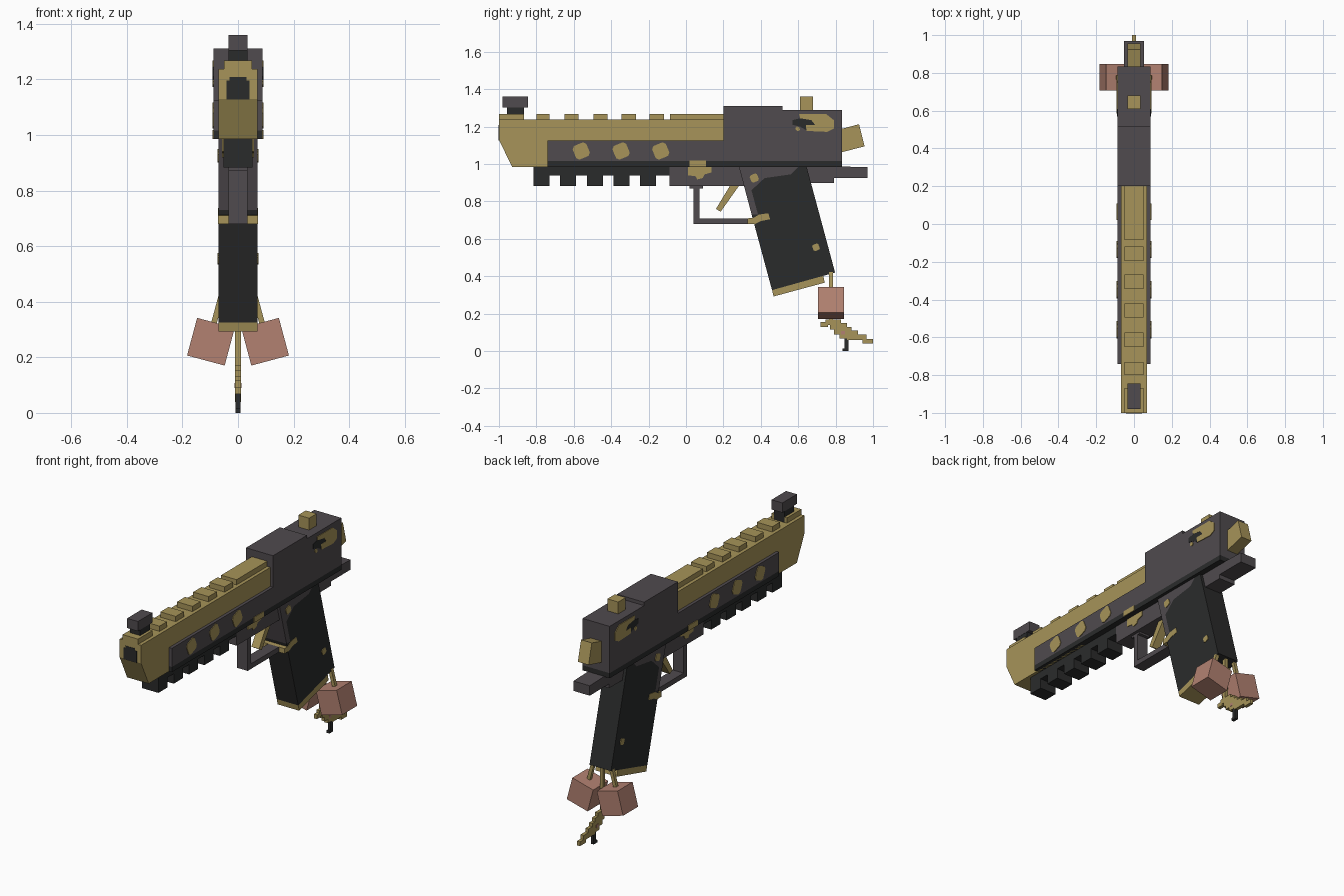
import bpy, bmesh, math
from mathutils import Vector, Matrix


def colour(name, rgb):
    m = bpy.data.materials.new(name)
    m.diffuse_color = (*rgb, 1)
    return m


GOLD = colour("old_gold", (0.385, 0.295, 0.100))
GREY = colour("warm_grey", (0.080, 0.070, 0.077))
DARK = colour("charcoal", (0.023, 0.024, 0.024))
PINK = colour("dusty_pink", (0.445, 0.220, 0.165))


def finish(name, bm, mat):
    bmesh.ops.recalc_face_normals(bm, faces=bm.faces)
    me = bpy.data.meshes.new(name)
    bm.to_mesh(me)
    bm.free()
    me.materials.append(mat)
    ob = bpy.data.objects.new(name, me)
    bpy.context.collection.objects.link(ob)
    return ob


def add_prism(bm, pts, x0, x1):
    """Extrude a (y, z) outline from x0 to x1."""
    face = bm.faces.new([bm.verts.new((x0, y, z)) for y, z in pts])
    new = bmesh.ops.extrude_face_region(bm, geom=[face])["geom"]
    # the source face is kept by the extrude, closing the solid
    bmesh.ops.translate(bm, vec=(x1 - x0, 0, 0),
                        verts=[v for v in new if isinstance(v, bmesh.types.BMVert)])


def prism(name, pts, half, mat):
    bm = bmesh.new()
    add_prism(bm, pts, -half, half)
    return finish(name, bm, mat)


def rect(y0, y1, z0, z1):
    return [(y0, z0), (y1, z0), (y1, z1), (y0, z1)]


def boxes(name, rects, half, mat):
    bm = bmesh.new()
    for r in rects:
        add_prism(bm, rect(*r), -half, half)
    return finish(name, bm, mat)


def plates(name, outlines, x, mat, t=0.004):
    """Thin inlays on both sides of the body."""
    bm = bmesh.new()
    for pts in outlines:
        for s in (-1, 1):
            add_prism(bm, pts, s * (x - 0.002), s * (x + t))
    return finish(name, bm, mat)


def rosette(y, z, r, n=16):
    return [(y + r * k * math.cos(a), z + r * k * math.sin(a))
            for i in range(n)
            for a, k in [((i + 0.5) * math.tau / n, 1.0 if i // 2 % 2 else 0.86)]]


def cord(name, a, b, w, mat):
    a, b = Vector(a), Vector(b)
    d = b - a
    bm = bmesh.new()
    m = Matrix.Translation((a + b) / 2) @ d.to_track_quat("Z", "Y").to_matrix().to_4x4()
    bmesh.ops.create_cube(bm, size=1, matrix=m @ Matrix.Diagonal((w, w, d.length, 1)))
    return finish(name, bm, mat)


# Barrel with sloped muzzle, and ribs on top
prism("barrel", [(-1, 1.13), (-0.93, 0.985), (0.21, 0.985), (0.21, 1.237), (-1, 1.237)],
      0.07, GOLD)
boxes("barrel_ribs", [(a, b, 1.23, 1.268) for a, b in
      [(-1, -0.867), (-0.80, -0.73), (-0.65, -0.575), (-0.495, -0.42),
       (-0.345, -0.268), (-0.195, -0.118), (-0.085, 0.21)]], 0.05, GOLD)

# Muzzle opening, an eight-point plate facing forward
bm = bmesh.new()
outline = [(-0.042, 1.127), (0.042, 1.127), (0.042, 1.195), (0.03, 1.195),
           (0.03, 1.208), (-0.03, 1.208), (-0.03, 1.195), (-0.042, 1.195)]
face = bm.faces.new([bm.verts.new((x, -1.002, z)) for x, z in outline])
ext = bmesh.ops.extrude_face_region(bm, geom=[face])["geom"]
bmesh.ops.translate(bm, vec=(0, 0.005, 0),
                    verts=[v for v in ext if isinstance(v, bmesh.types.BMVert)])
finish("muzzle_opening", bm, DARK)

# Sights
boxes("front_sight_base", [(-0.957, -0.866, 1.235, 1.305)], 0.034, DARK)
boxes("front_sight", [(-0.98, -0.845, 1.303, 1.36)], 0.035, GREY)
boxes("rear_sight", [(0.61, 0.68, 1.28, 1.36)], 0.035, GOLD)

# Slide: low side panels, tall stepped rear, dark lower edge
prism("slide", [(-0.74, 1.015), (0.835, 1.015), (0.835, 1.29), (0.515, 1.29),
                (0.515, 1.31), (0.2, 1.31), (0.2, 1.125), (-0.74, 1.125)], 0.088, GREY)
boxes("slide_lower_edge", [(-0.74, 0.835, 0.985, 1.015)], 0.088, DARK)

# Slide inlays
plates("slide_rosettes", [rosette(y, 1.07, 0.047) for y in (-0.56, -0.347, -0.135)],
       0.088, GOLD)
plates("rear_gold_patch",
       [[(0.605, 1.267), (0.75, 1.267), (0.79, 1.235), (0.79, 1.19), (0.755, 1.172),
         (0.645, 1.177), (0.64, 1.21), (0.69, 1.21), (0.67, 1.235), (0.61, 1.245)],
        rosette(0.597, 1.188, 0.013, 8)], 0.088, GOLD)
plates("rear_dark_patch",
       [[(0.57, 1.235), (0.61, 1.245), (0.67, 1.235), (0.69, 1.21), (0.64, 1.21),
         (0.645, 1.18), (0.61, 1.2), (0.57, 1.21)]], 0.088, DARK, 0.003)

# Hammer
prism("hammer", [(0.82, 1.06), (0.955, 1.095), (0.925, 1.213), (0.82, 1.185)], 0.035, GOLD)

# Frame, rear tang and accessory rail
prism("frame", [(-0.088, 0.882), (0.36, 0.882), (0.36, 0.9), (0.79, 0.9), (0.79, 0.925),
                (0.97, 0.925), (0.97, 0.983), (0.83, 0.987), (-0.088, 0.987)], 0.053, GREY)
boxes("rail", [(-0.815, -0.088, 0.94, 0.987)], 0.053, DARK)
boxes("rail_teeth", [(y, y + 0.085, 0.882, 0.945) for y in
                     [-0.815 + 0.1425 * i for i in range(5)]], 0.053, DARK)
plates("frame_gold_patch",
       [[(0.01, 0.985), (0.01, 0.94), (0.05, 0.935), (0.06, 0.918), (0.09, 0.925),
         (0.1, 0.945), (0.135, 0.955), (0.135, 0.985)]], 0.053, GOLD)
plates("lower_edge_gold_patch", [rect(0.02, 0.108, 0.986, 1.018)], 0.088, GOLD)

# Trigger and its guard
boxes("trigger_guard", [(0.04, 0.072, 0.68, 0.885), (0.04, 0.38, 0.68, 0.71),
                        (0.02, 0.09, 0.87, 0.885)], 0.035, GREY)
prism("trigger", [(0.16, 0.76), (0.185, 0.745), (0.295, 0.9), (0.245, 0.9)], 0.025, GOLD)

# Grip: dark slanted body, grey upper strap, gold band and base
prism("grip", [(0.60, 0.985), (0.645, 0.985), (0.797, 0.42), (0.46, 0.326), (0.351, 0.73),
               (0.385, 0.73), (0.35, 0.86), (0.42, 0.925), (0.56, 0.945)], 0.07, DARK)
prism("grip_strap", [(0.283, 0.985), (0.60, 0.985), (0.56, 0.945), (0.42, 0.925),
                     (0.35, 0.86), (0.385, 0.73), (0.351, 0.73)], 0.07, GREY)
prism("grip_band", [(0.33, 0.68), (0.37, 0.68), (0.40, 0.695), (0.45, 0.705),
                    (0.44, 0.737), (0.39, 0.73), (0.36, 0.712), (0.33, 0.71)], 0.072, GOLD)
prism("grip_base", [(0.46, 0.33), (0.468, 0.292), (0.742, 0.366), (0.733, 0.405)], 0.07, GOLD)
plates("grip_studs", [rosette(0.365, 0.925, 0.025), rosette(0.695, 0.555, 0.021)], 0.07, GOLD)

# Hanging cube charms on cords
for side, s in (("left", -1), ("right", 1)):
    cord(side + "_cord", (s * 0.055, 0.775, 0.44), (s * 0.09, 0.775, 0.31), 0.02, GOLD)
    bm = bmesh.new()
    bmesh.ops.create_cube(bm, size=0.14, matrix=Matrix.Translation((s * 0.0975, 0.776, 0.256))
                          @ Matrix.Rotation(s * math.radians(-15), 4, "Y"))
    finish(side + "_cube_charm", bm, PINK)

# Middle cord with a stepped leaf charm and hook
cord("middle_cord", (0, 0.775, 0.44), (0, 0.775, 0.15), 0.02, GOLD)
boxes("leaf_charm", [(0.72, 0.76, 0.13, 0.155), (0.745, 0.83, 0.14, 0.17),
                     (0.77, 0.86, 0.115, 0.15), (0.79, 0.885, 0.09, 0.13),
                     (0.82, 0.92, 0.068, 0.11), (0.86, 0.965, 0.058, 0.09),
                     (0.945, 1.0, 0.04, 0.065)], 0.01, GOLD)
boxes("leaf_spot", [(0.83, 0.85, 0.09, 0.108)], 0.012, PINK)
boxes("leaf_hook", [(0.848, 0.87, 0.01, 0.07), (0.837, 0.87, 0.0, 0.015)], 0.009, DARK)
